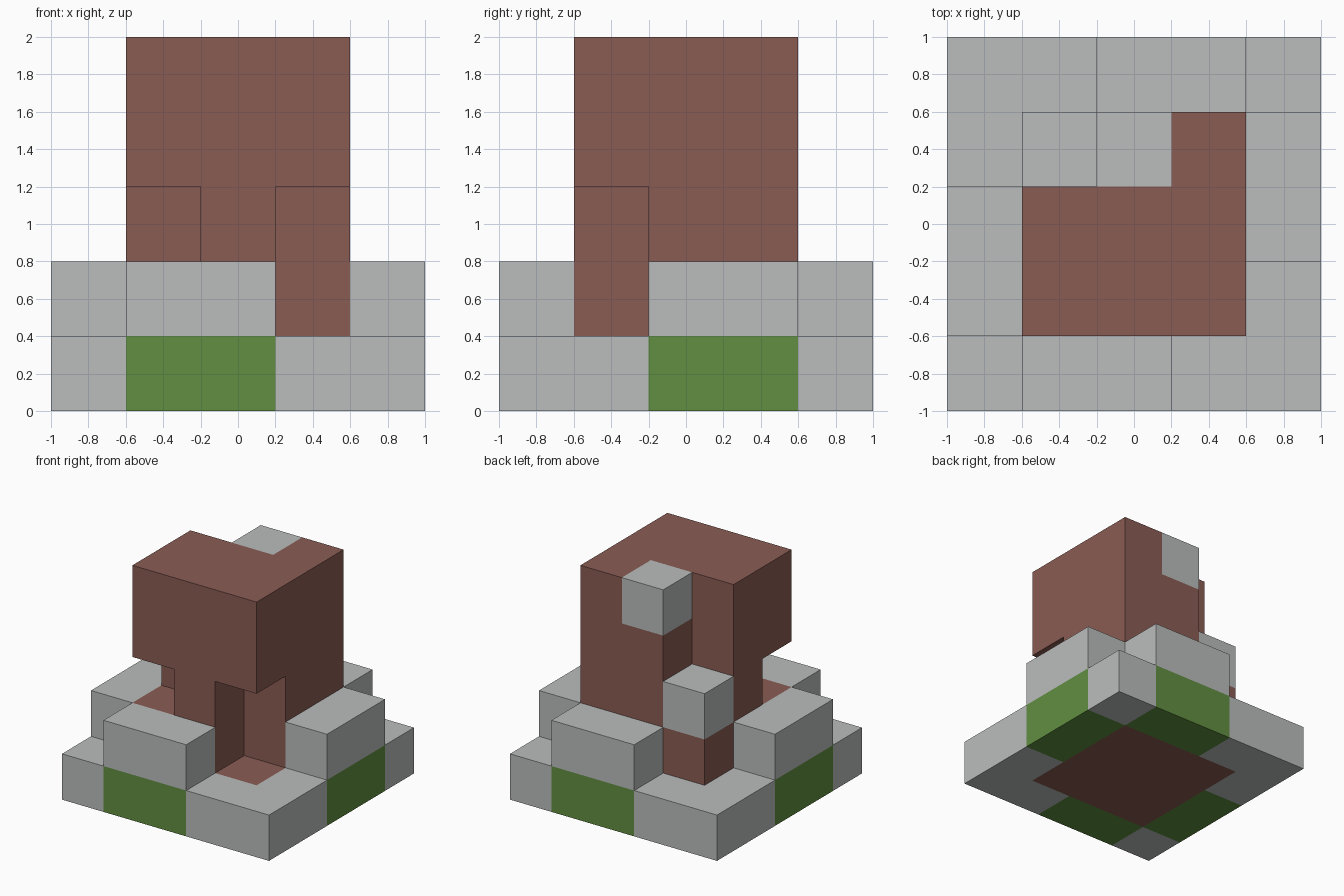
import bpy
import bmesh
from mathutils import Vector

if "Cube" in bpy.data.objects:
    bpy.data.objects.remove(bpy.data.objects["Cube"], do_unlink=True)

S = 0.4  # block size; the model fills a 5 x 5 x 5 block grid


def material(name, rgb):
    m = bpy.data.materials.new(name)
    m.use_nodes = True
    m.diffuse_color = (*rgb, 1)
    m.node_tree.nodes["Principled BSDF"].inputs["Base Color"].default_value = (*rgb, 1)
    return m


brown = material("brown", (0.254, 0.107, 0.087))
grey = material("light_grey", (0.497, 0.515, 0.515))
green = material("green", (0.119, 0.275, 0.053))

cells = {}  # block position -> part name


def fill(part, x, y, z):
    """Claim a range of blocks (inclusive) for a part; None carves them away."""
    for i in range(x[0], x[1] + 1):
        for j in range(y[0], y[1] + 1):
            for k in range(z[0], z[1] + 1):
                if part:
                    cells[i, j, k] = part
                else:
                    cells.pop((i, j, k), None)


# Base slab with its solid core
fill("base_corners", (0, 4), (0, 4), (0, 0))
fill("core", (1, 3), (1, 3), (0, 4))

# Green side panels, each with a grey ledge on top
for side, x, y in (("front", (1, 2), (0, 0)), ("left", (4, 4), (2, 3)),
                   ("back", (2, 3), (4, 4)), ("right", (0, 0), (1, 2))):
    fill(side + "_panel", x, y, (0, 0))
    fill(side + "_ledge", x, y, (1, 1))

# Notches in the core
fill(None, (3, 3), (1, 1), (1, 2))
fill(None, (1, 1), (1, 1), (2, 2))
fill(None, (1, 1), (3, 3), (3, 4))

# Grey blocks at the back of the core
fill("back_step", (1, 1), (3, 3), (2, 2))
fill("back_top_block", (2, 2), (3, 3), (4, 4))


def build(part):
    """Make one object from the exposed faces of a part's blocks."""
    bm = bmesh.new()
    for cell, owner in cells.items():
        if owner != part:
            continue
        centre = Vector(((cell[0] - 2) * S, (cell[1] - 2) * S, (cell[2] + 0.5) * S))
        for axis in range(3):
            for sign in (-1, 1):
                n = Vector((0, 0, 0))
                n[axis] = sign
                if tuple(int(c + d) for c, d in zip(cell, n)) in cells:
                    continue
                u = Vector((0, 0, 0))
                u[(axis + 1) % 3] = 1
                v = n.cross(u)
                bm.faces.new([bm.verts.new(centre + (n + a * u + b * v) * S / 2)
                              for a, b in ((-1, -1), (1, -1), (1, 1), (-1, 1))])
    # Weld the blocks and merge flat areas
    bmesh.ops.remove_doubles(bm, verts=bm.verts, dist=0.001)
    bmesh.ops.dissolve_limit(bm, angle_limit=0.01, verts=bm.verts, edges=bm.edges)
    mesh = bpy.data.meshes.new(part)
    bm.to_mesh(mesh)
    bm.free()
    mesh.materials.append(brown if part == "core" else green if "panel" in part else grey)
    bpy.context.collection.objects.link(bpy.data.objects.new(part, mesh))


for part in dict.fromkeys(cells.values()):
    build(part)
